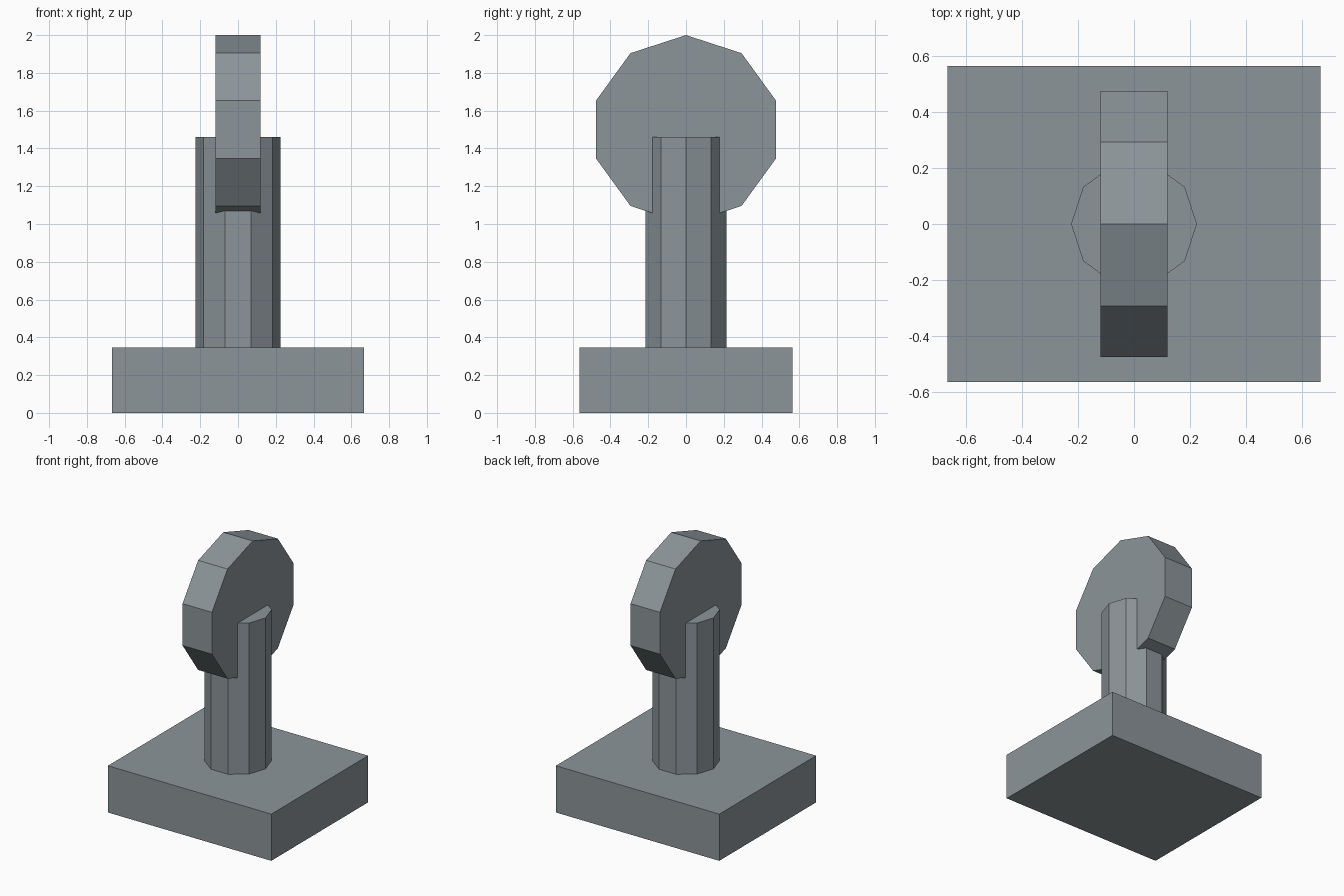
import bpy, math

if "Cube" in bpy.data.objects:
    bpy.data.objects.remove(bpy.data.objects["Cube"])

grey = bpy.data.materials.new("steel_grey")
grey.diffuse_color = (0.26, 0.30, 0.32, 1)
grey.use_nodes = True
grey.node_tree.nodes["Principled BSDF"].inputs["Base Color"].default_value = grey.diffuse_color


def finish(name):
    ob = bpy.context.object
    ob.name = name
    ob.data.materials.append(grey)
    bpy.ops.object.transform_apply(location=False, rotation=True, scale=True)
    return ob


def decagon(name, radius, depth, loc, rot):
    bpy.ops.mesh.primitive_cylinder_add(vertices=10, radius=radius, depth=depth,
                                        location=loc, rotation=rot)
    return finish(name)


# rectangular base block
bpy.ops.mesh.primitive_cube_add(size=1, location=(0, 0, 0.1725))
bpy.context.object.scale = (1.335, 1.13, 0.345)
finish("base")

# ten-sided post, a corner pointing along x
z0, z1 = 0.34, 1.46
decagon("post", 0.225, z1 - z0, (0, 0, (z0 + z1) / 2), (0, 0, math.pi / 2))

# ten-sided disc standing on edge, a corner pointing up
decagon("disc", 0.5, 0.24, (0, 0, 1.5), (math.pi / 2, 0, math.pi / 2))
